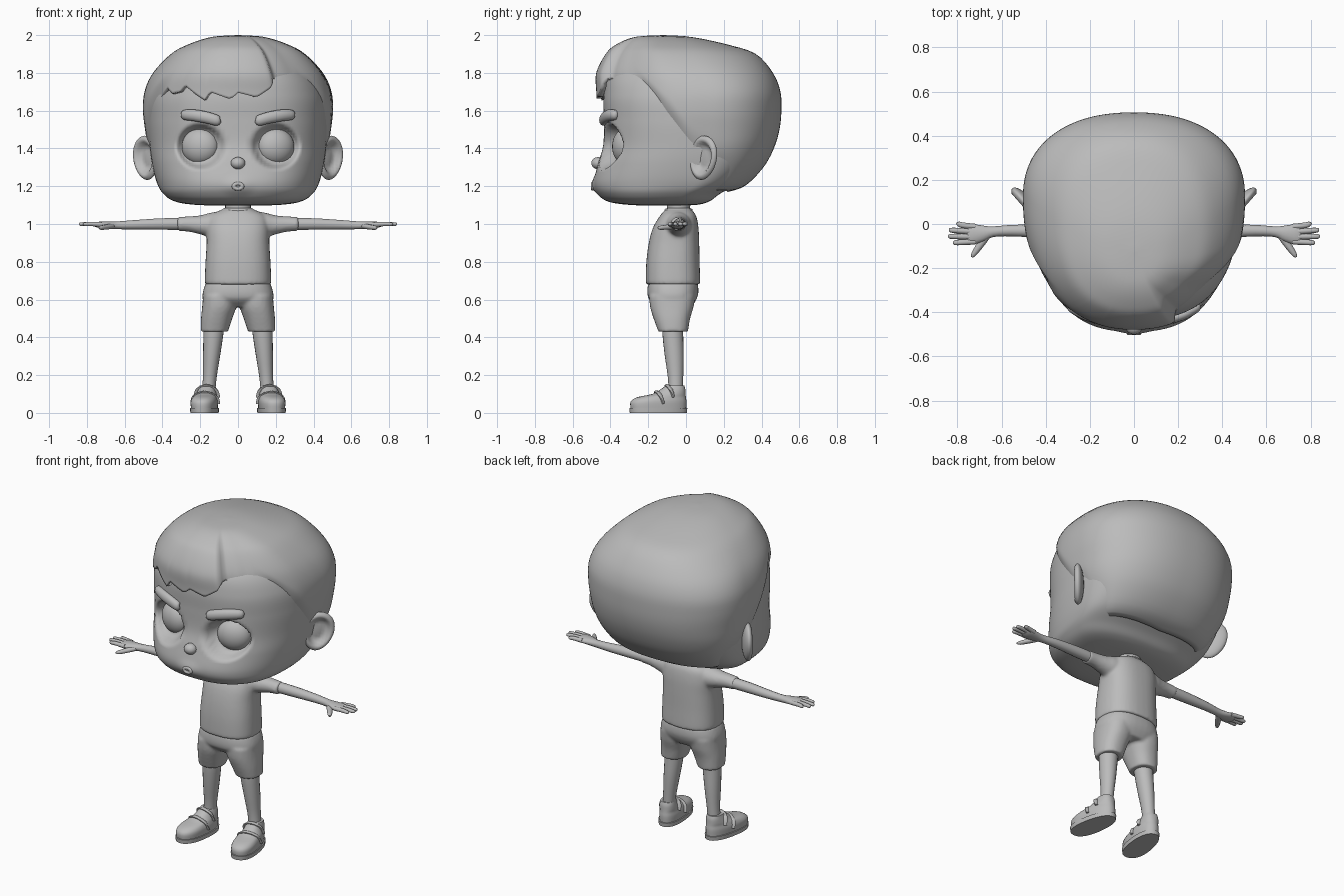
import bpy, bmesh, math
from mathutils import Vector, Matrix

if "Cube" in bpy.data.objects:
    bpy.data.objects.remove(bpy.data.objects["Cube"])

grey = bpy.data.materials.new("plain_grey")
grey.diffuse_color = (0.5, 0.5, 0.5, 1)
grey.use_nodes = True
grey.node_tree.nodes["Principled BSDF"].inputs["Base Color"].default_value = grey.diffuse_color


def finish(name, bm, angle=50):
    bmesh.ops.remove_doubles(bm, verts=bm.verts, dist=1e-5)
    bmesh.ops.recalc_face_normals(bm, faces=bm.faces)
    me = bpy.data.meshes.new(name)
    bm.to_mesh(me)
    bm.free()
    me.materials.append(grey)
    ob = bpy.data.objects.new(name, me)
    bpy.context.collection.objects.link(ob)
    me.shade_smooth()
    me.set_sharp_from_angle(angle=math.radians(angle))
    return ob


def spline(rows, t):
    """Smooth curve through rows of numbers, t in 0..len-1."""
    n = len(rows) - 1
    i = min(int(t), n - 1)
    f = t - i
    p = [rows[max(0, min(n, i + k))] for k in (-1, 0, 1, 2)]
    return [0.5 * (2 * b + (c - a) * f + (2 * a - 5 * b + 4 * c - d) * f * f
                   + (3 * b - a - 3 * c + d) * f ** 3) for a, b, c, d in zip(*p)]


def linear(table, x):
    for (a, p), (b, q) in zip(table, table[1:]):
        if x <= b:
            return p + (q - p) * max(0, (x - a) / (b - a))
    return table[-1][1]


def step(a, b, x):
    t = max(0, min(1, (x - a) / (b - a)))
    return t * t * (3 - 2 * t)


def ring_point(row, u, e):
    """Point on an egg-shaped section: row = z, half width, mid y, front y, back y, centre x."""
    z, hx, mid, front, back = row[:5]
    cx = row[5] if len(row) > 5 else 0
    c, s = math.cos(u), math.sin(u)
    depth = back - mid if s > 0 else mid - front
    return Vector((cx + math.copysign(abs(c) ** (2 / e), c) * hx,
                   mid + math.copysign(abs(s) ** (2 / e), s) * depth, z))


def skin(bm, rings, caps=True):
    vs = [[bm.verts.new(p) for p in r] for r in rings]
    n = len(vs[0])
    for a, b in zip(vs, vs[1:]):
        for i in range(n):
            bm.faces.new((a[i], a[(i + 1) % n], b[(i + 1) % n], b[i]))
    if caps:
        bm.faces.new(vs[0][::-1])
        bm.faces.new(vs[-1])


def loft(bm, rows, e=2.2, n=32, sub=3):
    rings = []
    for k in range((len(rows) - 1) * sub + 1):
        row = spline(rows, k / sub)
        rings.append([ring_point(row, math.tau * i / n, e) for i in range(n)])
    skin(bm, rings)


def tube(bm, path, up=(0, 0, 1), n=14, sub=3):
    """Path rows: x, y, z, half side, half up."""
    pts = [spline(path, k / sub) for k in range((len(path) - 1) * sub + 1)]
    rings = []
    for k, p in enumerate(pts):
        a, b = pts[max(0, k - 1)], pts[min(len(pts) - 1, k + 1)]
        d = (Vector(b[:3]) - Vector(a[:3])).normalized()
        side = d.cross(Vector(up)).normalized()
        top = side.cross(d)
        rings.append([Vector(p[:3]) + side * math.cos(math.tau * i / n) * p[3]
                      + top * math.sin(math.tau * i / n) * p[4] for i in range(n)])
    skin(bm, rings)


def ball(bm, loc, size, rot=Matrix(), u=32, v=20):
    m = Matrix.Translation(loc) @ rot.to_4x4() @ Matrix.Diagonal((*size, 1))
    return bmesh.ops.create_uvsphere(bm, u_segments=u, v_segments=v, radius=1, matrix=m)["verts"]


def merge(ob, voxel, rounds):
    m = ob.modifiers.new("fuse", "REMESH")
    m.mode, m.voxel_size, m.use_smooth_shade = "VOXEL", voxel, True
    s = ob.modifiers.new("soften", "SMOOTH")
    s.factor, s.iterations = 0.5, rounds


# head with eye sockets
HEAD = [(1.10, 0, -.12, -.12, -.12), (1.10, .20, -.1, -.28, .04), (1.118, .33, -.06, -.41, .12),
        (1.16, .395, -.02, -.467, .18), (1.22, .43, .05, -.488, .28), (1.32, .455, .08, -.465, .38),
        (1.42, .468, .1, -.438, .43), (1.55, .475, .1, -.435, .46), (1.68, .465, .1, -.435, .46),
        (1.80, .40, .08, -.40, .42), (1.90, .25, 0, -.28, .25), (1.95, 0, 0, 0, 0)]
bm = bmesh.new()
loft(bm, HEAD, 2.5, 160, 9)
for v in bm.verts:
    if v.co.y < -.1:
        r = math.hypot((abs(v.co.x) - .2) / .125, (v.co.z - 1.41) / .12)
        v.co.y += .075 * (1 - step(.72, 1.05, r))
        m = math.hypot(v.co.x / .10, (v.co.z - 1.2) / .07)
        v.co.y -= .012 * (1 - step(0, 1, m))
finish("head", bm, 80)

# hair shell, each column runs from the crown to the hairline
HAIR = [(2.0, 0, -.12, -.12, -.12), (1.99, .14, -.1, -.27, .03), (1.95, .265, -.05, -.37, .22),
        (1.9, .355, 0, -.425, .37), (1.8, .45, .08, -.475, .46), (1.7, .495, .12, -.475, .50),
        (1.6, .503, .12, -.47, .505), (1.5, .492, .12, -.46, .495), (1.4, .475, .12, -.44, .465),
        (1.3, .445, .1, -.42, .41), (1.2, .39, .08, -.40, .31), (1.165, .31, .06, -.37, .2)]
LINE = [(-180, 1.17), (-95, 1.18), (-83, 1.28), (-73, 1.47), (-57, 1.66), (-48, 1.72), (-42, 1.69),
        (-36, 1.70), (-33, 1.735), (-18, 1.655), (-15, 1.70), (-3, 1.66), (0, 1.695), (9, 1.67),
        (18, 1.72), (23, 1.78), (33, 1.69), (37, 1.74), (42, 1.69), (48, 1.73), (57, 1.66),
        (73, 1.47), (83, 1.28), (95, 1.18), (180, 1.17)]


def row_at(z):
    lo, hi = 0, len(HAIR) - 1
    for _ in range(24):
        mid = (lo + hi) / 2
        lo, hi = (mid, hi) if spline(HAIR, mid)[0] > z else (lo, mid)
    return lo


bm = bmesh.new()
N, K = 180, 40
cols = []
for i in range(N):
    a = -180 + 360 * i / N
    end = row_at(linear(LINE, a))
    col = []
    for k in range(K + 1):
        t = end * k / K
        p = ring_point(spline(HAIR, t), math.radians(a - 90), 2.25)
        # side parting recess, and tuck along the side and back edges
        part = .05 * step(19, 25, a) * (1 - step(40, 75, a)) * step(.3, 2.5, t)
        tuck = .035 * step(45, 65, abs(a)) * step(.75, 1, k / K) * (1 - step(95, 125, abs(a)))
        f = 1 - part / .5 - tuck / .5
        col.append(Vector((p.x * f, .05 + (p.y - .05) * f, p.z)))
    cols.append(col)
skin(bm, [[c[k] for c in cols] for k in range(K + 1)], False)
hair = finish("hair", bm, 60)
mod = hair.modifiers.new("thickness", "SOLIDIFY")
mod.thickness, mod.offset = .03, -1

# nose and mouth
bm = bmesh.new()
ball(bm, (0, -.465, 1.322), (.038, .036, .032))
finish("nose", bm)
bm = bmesh.new()
ring = []
for i in range(24):
    u = math.tau * i / 24
    ring.append([Vector(((.022 + .012 * math.cos(w)) * math.cos(u), -.494 + .010 * math.sin(w),
                         1.2 + (.014 + .010 * math.cos(w)) * math.sin(u)))
                 for w in [math.tau * j / 10 for j in range(10)]])
skin(bm, ring + ring[:1], False)
finish("lips", bm)

for s, side in ((1, "left"), (-1, "right")):
    # eyes and brows
    bm = bmesh.new()
    ball(bm, (.2 * s, -.318, 1.41), (.1, .07, .096), Matrix.Rotation(math.radians(17 * s), 3, "Z"))
    finish(side + "_eye", bm)
    bm = bmesh.new()
    tube(bm, [(s * x, y, z, w, h) for x, y, z, w, h in (
        (.095, -.435, 1.545, .004, .008), (.105, -.437, 1.546, .022, .027), (.16, -.43, 1.562, .024, .031),
        (.23, -.408, 1.575, .024, .031), (.285, -.375, 1.578, .022, .026), (.298, -.365, 1.578, .004, .008))])
    finish(side + "_brow", bm)

    # ears with a hollow facing forward
    bm = bmesh.new()
    face = Vector((.75, -.66, 0))
    for v in ball(bm, (0, 0, 0), (.092, .034, .118)):
        r = math.hypot(v.co.x / .092, v.co.z / .118)
        if v.co.y < 0:
            v.co.y += .045 * (1 - step(.45, .85, r))
        v.co.x *= 1 + .9 * v.co.z
    m = Matrix(((.66 * s, -.75 * s, 0), (.75, .66, 0), (0, 0, 1))).to_4x4()
    m = Matrix.Translation((.488 * s, .09, 1.35)) @ m @ Matrix.Rotation(math.radians(12), 4, "Y")
    bmesh.ops.transform(bm, matrix=m, verts=bm.verts)
    finish(side + "_ear", bm, 80)

    # arms with hands
    bm = bmesh.new()
    tube(bm, [(s * x, y, z, a, b) for x, y, z, a, b in (
        (.26, -.035, 1.0, .032, .032), (.4, -.033, 1.0, .031, .031), (.55, -.03, .996, .026, .025),
        (.64, -.035, .993, .024, .021), (.69, -.043, .994, .038, .02), (.74, -.047, .996, .046, .016),
        (.765, -.047, .996, .03, .008))])
    for y0, x1, y1 in ((-.012, .805, 0.0), (-.035, .838, -.028), (-.058, .842, -.056), (-.08, .82, -.085)):
        tube(bm, [(.72 * s, y0, .997, .013, .013), (.775 * s, (y0 + y1) / 2, 1.0, .013, .012),
                  (x1 * s - .01 * s, y1, .999, .011, .01), (x1 * s, y1, .998, .004, .004)], n=10)
    tube(bm, [(.66 * s, -.045, .99, .016, .014), (.69 * s, -.085, .985, .017, .014),
              (.725 * s, -.135, .98, .012, .011), (.735 * s, -.15, .98, .004, .004)], n=10)
    finish(side + "_arm", bm)

    # legs
    bm = bmesh.new()
    loft(bm, [(.08, .036, -.055, -.093, -.017, .158 * s), (.18, .036, -.055, -.095, -.015, .150 * s),
              (.3, .045, -.062, -.112, -.012, .14 * s), (.42, .053, -.07, -.125, -.015, .13 * s),
              (.5, .055, -.07, -.125, -.015, .125 * s)], 2, 20)
    finish(side + "_leg", bm)

    # shoes with soles and straps, toes turned out
    turn = Matrix.Translation((.16 * s, -.05, 0)) @ Matrix.Rotation(math.radians(9 * s), 4, "Z")
    for name, rows in (("sole", [(0, .07, -.12, -.25, .055), (.025, .072, -.12, -.253, .058)]),
                       ("shoe", [(.025, .066, -.13, -.246, .052), (.06, .068, -.13, -.245, .053),
                                 (.083, .061, -.1, -.21, .05), (.10, .053, -.04, -.13, .048),
                                 (.125, .046, -.01, -.085, .046), (.145, .041, -.005, -.055, .04)])):
        bm = bmesh.new()
        loft(bm, rows, 2.3, 32)
        bmesh.ops.transform(bm, matrix=turn, verts=bm.verts)
        finish(side + "_" + name, bm)
    bm = bmesh.new()
    for y, w, h in ((-.1, .06, .108), (-.045, .05, .142)):
        tube(bm, [(-w, y + .02, h - .06, .02, .008), (-w * .85, y + .01, h - .02, .02, .009),
                  (0, y, h, .02, .009), (w * .85, y + .01, h - .02, .02, .009),
                  (w, y + .02, h - .06, .02, .008)], up=(0, .3, 1), n=12)
    bmesh.ops.transform(bm, matrix=turn, verts=bm.verts)
    finish(side + "_straps", bm)

# neck
bm = bmesh.new()
loft(bm, [(1.0, .075, -.04, -.10, .03), (1.07, .068, -.04, -.10, .02), (1.16, .07, -.04, -.1, .03)], 2, 24)
finish("neck", bm)

# shirt: body, sleeves and collar
bm = bmesh.new()
loft(bm, [(.68, .172, -.07, -.21, .072), (.70, .176, -.07, -.213, .075), (.8, .172, -.07, -.21, .072),
          (.9, .166, -.06, -.197, .07), (.98, .165, -.05, -.175, .066), (1.04, .15, -.045, -.14, .055),
          (1.07, .10, -.04, -.115, .035), (1.08, .075, -.04, -.1, .025)], 2.5, 40, 4)
for s in (1, -1):
    tube(bm, [(s * x, -.04, z, a, b) for x, z, a, b in (
        (.06, 1.0, .07, .07), (.14, .995, .068, .066), (.2, .996, .053, .05), (.26, 1.0, .044, .041),
        (.32, 1.0, .041, .037))], n=20)
merge(finish("shirt", bm), .009, 5)
bm = bmesh.new()
loft(bm, [(1.065, .085, -.04, -.115, .035), (1.078, .083, -.04, -.112, .034), (1.084, .07, -.04, -.1, .022)], 2, 32)
finish("collar", bm)

# shorts
bm = bmesh.new()
loft(bm, [(.56, .15, -.07, -.15, .03), (.6, .185, -.07, -.195, .055), (.64, .186, -.07, -.205, .066),
          (.69, .17, -.07, -.2, .062)], 2.5, 40)
for s in (1, -1):
    loft(bm, [(.43, .072, -.07, -.148, .01, .125 * s), (.44, .074, -.07, -.15, .012, .124 * s),
              (.5, .083, -.07, -.172, .022, .113 * s), (.56, .09, -.07, -.19, .04, .1 * s),
              (.62, .09, -.07, -.195, .05, .095 * s)], 2.3, 28)
merge(finish("shorts", bm), .009, 4)
